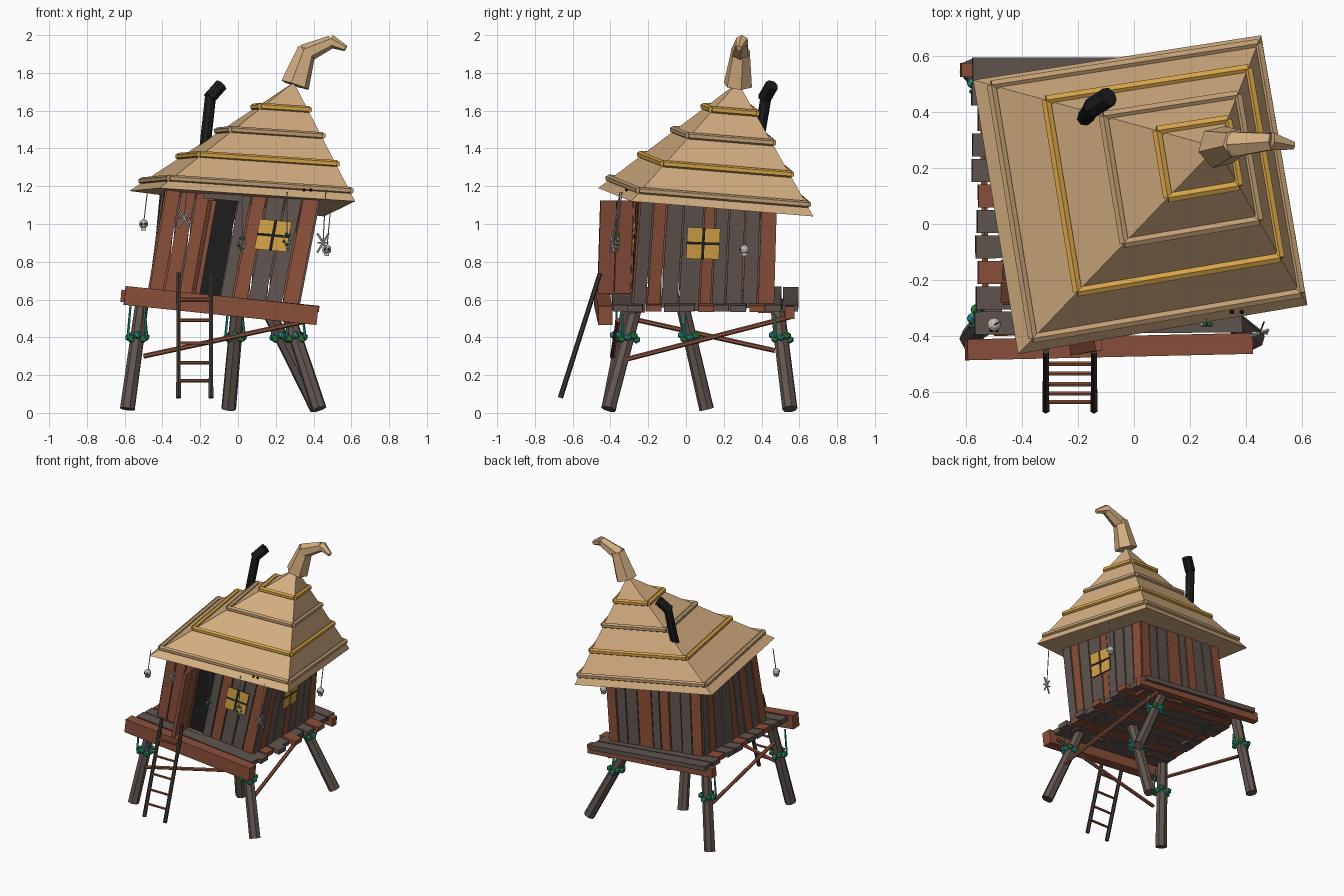
import bpy, bmesh, math, random
from mathutils import Vector as V, Matrix

if "Cube" in bpy.data.objects:
    bpy.data.objects.remove(bpy.data.objects["Cube"])

random.seed(4)
COL = {"straw": (.65, .42, .22), "dark_straw": (.53, .34, .17), "gold": (.67, .37, .065),
       "grey_wood": (.12, .09, .078), "red_wood": (.26, .08, .043), "soot": (.012, .012, .012),
       "teal": (.025, .30, .25), "leaf_green": (.03, .28, .06), "bone": (.55, .53, .50),
       "rail_wood": (.055, .04, .034)}
NAMES = list(COL)
MATS = []
for n, c in COL.items():
    m = bpy.data.materials.new(n)
    m.diffuse_color = (*c, 1)
    m.use_nodes = True
    m.node_tree.nodes["Principled BSDF"].inputs["Base Color"].default_value = m.diffuse_color
    MATS.append(m)


def finish(name, bm):
    bmesh.ops.recalc_face_normals(bm, faces=bm.faces)
    me = bpy.data.meshes.new(name)
    bm.to_mesh(me)
    bm.free()
    for m in MATS:
        me.materials.append(m)
    ob = bpy.data.objects.new(name, me)
    bpy.context.collection.objects.link(ob)


def paint(verts, mat):
    for f in {f for v in verts for f in v.link_faces}:
        f.material_index = NAMES.index(mat)


def tube(bm, a, b, r0, r1, mat, n=6):
    a, b = V(a), V(b)
    d = b - a
    mx = Matrix.Translation((a + b) / 2) @ d.to_track_quat('Z', 'Y').to_matrix().to_4x4()
    r = bmesh.ops.create_cone(bm, cap_ends=True, segments=n, radius1=r0, radius2=r1, depth=d.length, matrix=mx)
    paint(r["verts"], mat)


def beam(bm, a, b, w, h, mat):
    a, b = V(a), V(b)
    x = (b - a).normalized()
    y = V((0, 0, 1)).cross(x).normalized()
    rot = Matrix((x, y, x.cross(y))).transposed().to_4x4()
    mx = Matrix.Translation((a + b) / 2) @ rot @ Matrix.Diagonal(((b - a).length, w, h, 1))
    paint(bmesh.ops.create_cube(bm, size=1, matrix=mx)["verts"], mat)


def ball(bm, p, r, mat, sub=1):
    mx = Matrix.Translation(V(p))
    paint(bmesh.ops.create_icosphere(bm, subdivisions=sub, radius=r, matrix=mx)["verts"], mat)


def block(bm, low, high, mat):
    vs = [bm.verts.new(p) for p in low + high]
    for q in ((0, 1, 2, 3), (4, 5, 6, 7), (0, 1, 5, 4), (1, 2, 6, 5), (2, 3, 7, 6), (3, 0, 4, 7)):
        bm.faces.new([vs[i] for i in q])
    paint(vs, mat)


def floor_z(x):
    return .61 - .1 * x


def eave_z(x, y):
    return 1.128 - .082 * (x - .02) - .071 * (y - .1)


# sloping floor boards
bm = bmesh.new()
for i, c in enumerate("DDRDDRDDRDD"):
    y = .555 - i * .091
    x0, x1 = -.57 + random.uniform(-.015, .015), .41 + random.uniform(-.03, .03)
    beam(bm, (x0, y, floor_z(x0) - .017), (x1, y + random.uniform(-.01, .01), floor_z(x1) - .017),
         .082, .034, "red_wood" if c == "R" else "grey_wood")
finish("floor_boards", bm)

# support beams
bm = bmesh.new()
beam(bm, (-.6, -.45, .622), (.42, -.427, .515), .075, .1, "red_wood")
beam(bm, (-.62, .55, .62), (.42, .55, .53), .05, .065, "red_wood")
finish("floor_beams", bm)

# legs, with leaf garlands and straps
LEGS = [((-.585, -.41, .02), (-.505, -.3, .6)), ((.43, -.41, .02), (.26, -.27, .54)),
        ((.42, .55, .02), (.16, .485, .54)), ((-.585, .55, .02), (-.505, .48, .6)),
        ((-.05, .11, .02), (.0, -.02, .58))]
legs, vines = bmesh.new(), bmesh.new()
for a, b in LEGS:
    tube(legs, a, b, .04, .036, "grey_wood", 7)
    c = V(a).lerp(V(b), (.40 - .02) / (b[2] - .02))
    for k in range(8):
        t = k * math.tau / 8
        p = c + V((.045 * math.cos(t), .045 * math.sin(t), .012 * math.sin(3 * t)))
        ball(vines, p, .022, "leaf_green" if k % 2 else "teal")
    for s in (-1, 1):
        tube(vines, c + V((.05 * s, -.03, 0)), (c.x + .035 * s, c.y - .03, b[2] - .02), .008, .006, "teal", 5)
finish("legs", legs)
finish("leg_garlands", vines)

# diagonal braces
bm = bmesh.new()
for a, b in (((-.5, -.39, .3), (.38, -.36, .49)), ((.36, -.33, .28), (.25, .56, .51)),
             ((-.54, .47, .33), (-.53, -.34, .51))):
    tube(bm, a, b, .013, .013, "red_wood")
finish("braces", bm)

# ladder
bm = bmesh.new()
L0, L1 = V((0, -.665, .08)), V((0, -.455, .74))
for x in (-.315, -.143):
    tube(bm, L0 + V((x, 0, 0)), L1 + V((x, 0, 0)), .014, .012, "rail_wood")
for z in (.17, .265, .37, .49, .6):
    p = L0.lerp(L1, (z - .08) / .66)
    tube(bm, p + V((-.32, 0, 0)), p + V((-.138, 0, 0)), .009, .009, "red_wood")
finish("ladder", bm)

# walls: planks between a bottom outline and a leaning, twisted top outline
BOT = [V((x, y, floor_z(x) - .02)) for x, y in ((-.475, -.285), (.32, -.285), (.31, .46), (-.455, .44))]
TOP = [V((x, y, eave_z(x, y) + .03)) for x, y in ((-.375, -.28), (.435, -.24), (.34, .475), (-.405, .40))]


def on_wall(w, u, v, out=0):
    j = (w + 1) % 4
    lo, hi = BOT[w].lerp(BOT[j], u), TOP[w].lerp(TOP[j], u)
    d = (BOT[j] - BOT[w]).normalized()
    return lo.lerp(hi, v) + V((d.y, -d.x, 0)) * out


def plate(bm, w, u0, u1, v0, v1, o0, o1, mat):
    ring = ((u0, v0), (u1, v0), (u1, v1), (u0, v1))
    block(bm, [on_wall(w, u, v, o0) for u, v in ring], [on_wall(w, u, v, o1) for u, v in ring], mat)


CUTS = [0, .1, .2, .325, .475, .56, .66, .78, .89, 1]
for w, (name, cols) in enumerate((("front_wall", "RRRDDRDDR"), ("right_wall", "DRDDRDDDR"),
                                  ("back_wall", "RDDRDRDDR"), ("left_wall", "DRDDRDRDR"))):
    bm = bmesh.new()
    for i, c in enumerate(cols):
        v0 = .9 if w == 0 and i == 3 else random.uniform(-.06, .0)
        o = random.uniform(0, .01)
        plate(bm, w, CUTS[i] + .005, CUTS[i + 1] - .005, v0, 1, o - .025, o, "red_wood" if c == "R" else "grey_wood")
    finish(name, bm)

# doorway, lintel and open door
bm = bmesh.new()
plate(bm, 0, .325, .475, 0, .9, -.02, -.012, "soot")
finish("doorway", bm)
bm = bmesh.new()
plate(bm, 0, .25, .5, .89, .96, .005, .035, "grey_wood")
finish("door_lintel", bm)
bm = bmesh.new()
for k in range(2):
    pts = []
    for v in (.02, .88):
        base = on_wall(0, .315, v, .01)
        p, q = (base + V((.02, -.175, 0)) * t for t in (k * .5, k * .5 + .485))
        pts.append([p, q, q + V((-.025, -.003, 0)), p + V((-.025, -.003, 0))])
    block(bm, pts[0], pts[1], "red_wood")
finish("open_door", bm)

# windows: four panes on a dark cross
for name, w, u0, u1, v0, v1 in (("front_window", 0, .64, .85, .48, .75), ("right_window", 1, .36, .60, .45, .74)):
    bm = bmesh.new()
    plate(bm, w, u0, u1, v0, v1, .01, .014, "soot")
    um, vm = (u0 + u1) / 2, (v0 + v1) / 2
    for a, b in ((u0, um - .01), (um + .01, u1)):
        for c, d in ((v0, vm - .012), (vm + .012, v1)):
            plate(bm, w, a, b, c, d, .014, .02, "gold")
    finish(name, bm)

# lopsided pyramid roof
EAVE = [V(p) for p in ((-.415, -.465, 1.19), (.62, -.29, 1.12), (.455, .675, 1.04), (-.575, .515, 1.175))]
APEX = V((.295, .275, 1.75))
bm = bmesh.new()
base = [bm.verts.new(p) for p in EAVE]
tip = bm.verts.new(APEX)
bm.faces.new(base)
for i in range(4):
    bm.faces.new((base[i], base[(i + 1) % 4], tip))
paint(base + [tip], "straw")
finish("roof", bm)

# rounded bands around the roof
bm = bmesh.new()
for t, mat in ((.075, "dark_straw"), (.3, "gold"), (.535, "dark_straw"), (.755, "gold")):
    ring = [e.lerp(APEX, t) + V((0, 0, .01)) for e in EAVE]
    for i in range(4):
        tube(bm, ring[i], ring[(i + 1) % 4], .019, .019, mat)
finish("roof_bands", bm)

# crooked roof tip
bm = bmesh.new()
tube(bm, (.302, .275, 1.735), (.365, .29, 1.925), .078, .05, "straw")
tube(bm, (.352, .285, 1.90), (.495, .295, 1.965), .052, .034, "straw")
tube(bm, (.488, .297, 1.968), (.57, .28, 1.93), .036, .016, "straw")
finish("roof_tip", bm)

# stove pipe
bm = bmesh.new()
tube(bm, (-.18, .37, 1.36), (-.145, .425, 1.68), .03, .03, "soot", 8)
tube(bm, (-.152, .415, 1.665), (-.09, .455, 1.735), .036, .036, "soot", 8)
finish("stove_pipe", bm)

# small spots on the eave
bm = bmesh.new()
for x in (.35, .385):
    ball(bm, (x, -.315, 1.18), .009, "soot")
finish("eave_spots", bm)

# hanging charms
bm = bmesh.new()
for x, y, z in ((-.5, -.36, 1.0), (.47, .31, .865)):
    tube(bm, (x, y, z), (x + .02, y + .01, 1.17 if x < 0 else 1.08), .003, .003, "bone", 4)
    ball(bm, (x, y, z), .025, "bone", 2)
    beam(bm, (x - .013, y, z - .024), (x + .013, y, z - .024), .026, .02, "bone")
    for s in (-1, 1):
        ball(bm, (x + .01 * s, y - .021, z), .007, "soot")
finish("skull_charms", bm)
bm = bmesh.new()
for x, y, z in ((-.285, -.385, 1.03), (.45, -.39, .9)):
    tube(bm, (x, y, z), (x + .015, y + .04, 1.17), .003, .003, "bone", 4)
    for s in (-1, 1):
        tube(bm, (x - .03 * s, y - .01 * s, z - .05), (x + .03 * s, y + .01 * s, z + .05), .006, .006, "bone", 5)
    tube(bm, (x - .03, y, z), (x + .03, y, z), .005, .005, "bone", 5)
finish("bone_charms", bm)
bm = bmesh.new()
for x, y, z in ((.02, -.37, .9), (.26, -.36, .92)):
    tube(bm, (x, y, z + .03), (x, y + .02, 1.17), .003, .003, "bone", 4)
    for k in range(7):
        t = k * math.tau / 7
        ball(bm, (x + .018 * math.cos(t), y, z + .028 * math.sin(t)), .01, "leaf_green" if k % 3 else "bone")
    tube(bm, (x, y, z - .03), (x + .005, y, z - .065), .005, .003, "bone", 4)
finish("herb_charms", bm)
